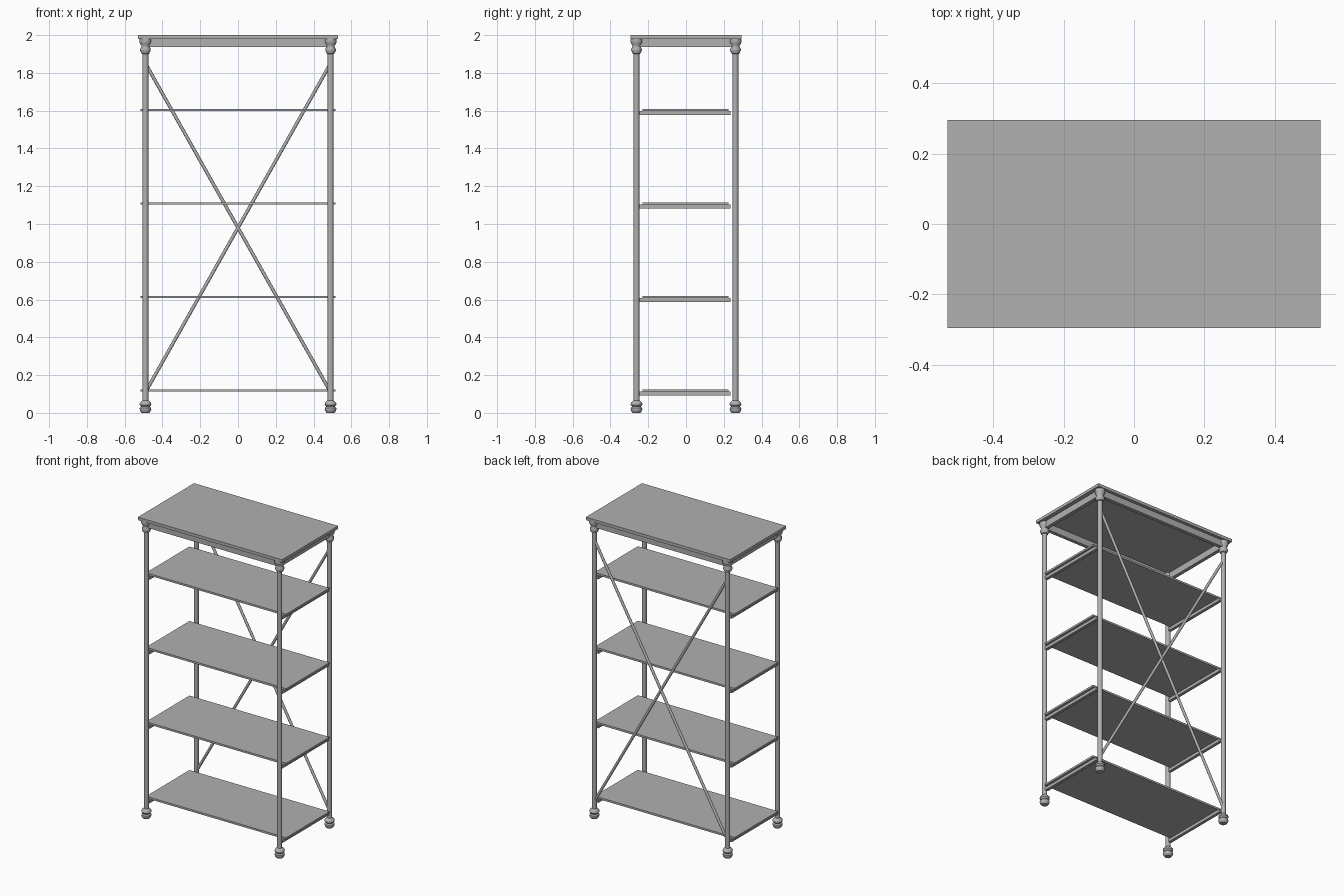
import bpy, bmesh, math
from mathutils import Vector

if "Cube" in bpy.data.objects:
    bpy.data.objects.remove(bpy.data.objects["Cube"])

PX, PY = 0.49, 0.262  # post centres

# Dark grey metal
grey = bpy.data.materials.new("dark_grey")
grey.diffuse_color = (0.44, 0.44, 0.44, 1)
grey.use_nodes = True
grey.node_tree.nodes["Principled BSDF"].inputs["Base Color"].default_value = grey.diffuse_color


def box(name, x0, x1, y0, y1, z0, z1):
    bm = bmesh.new()
    bmesh.ops.create_cube(bm, size=1)
    for v in bm.verts:
        v.co = Vector(((x0 + x1) / 2 + v.co.x * (x1 - x0),
                       (y0 + y1) / 2 + v.co.y * (y1 - y0),
                       (z0 + z1) / 2 + v.co.z * (z1 - z0)))
    return finish(name, bm)


def finish(name, bm, smooth=False):
    bmesh.ops.recalc_face_normals(bm, faces=bm.faces)
    me = bpy.data.meshes.new(name)
    bm.to_mesh(me)
    bm.free()
    me.materials.append(grey)
    ob = bpy.data.objects.new(name, me)
    bpy.context.collection.objects.link(ob)
    if smooth:
        bpy.ops.object.select_all(action='DESELECT')
        ob.select_set(True)
        bpy.context.view_layer.objects.active = ob
        bpy.ops.object.shade_smooth_by_angle(angle=math.radians(35))
    return ob


def lathe(name, profile, x, y, sides=16):
    bm = bmesh.new()
    rings = [[bm.verts.new((x + r * math.cos(math.tau * i / sides),
                            y + r * math.sin(math.tau * i / sides), z))
              for i in range(sides)] for r, z in profile]
    for a, b in zip(rings, rings[1:]):
        for i in range(sides):
            j = (i + 1) % sides
            bm.faces.new((a[i], a[j], b[j], b[i]))
    bm.faces.new(rings[0])
    bm.faces.new(rings[-1])
    return finish(name, bm, True)


def rod(name, p, q, r, sides=12):
    p, q = Vector(p), Vector(q)
    bm = bmesh.new()
    bmesh.ops.create_cone(bm, cap_ends=True, segments=sides, radius1=r,
                          radius2=r, depth=(q - p).length)
    rot = (q - p).to_track_quat('Z', 'Y')
    for v in bm.verts:
        v.co = rot @ v.co + (p + q) / 2
    return finish(name, bm, True)


# Turned posts with ridged foot and flared capital
post_profile = [
    (0.020, 0.0), (0.027, 0.008), (0.031, 0.020), (0.030, 0.026),
    (0.023, 0.033), (0.031, 0.043), (0.030, 0.052), (0.024, 0.060),
    (0.0155, 0.066),
    (0.0155, 1.900), (0.021, 1.903), (0.028, 1.918), (0.028, 1.925),
    (0.022, 1.938), (0.022, 1.944), (0.030, 1.957), (0.032, 1.968),
    (0.030, 1.981)]
for sx, side in ((-1, "left"), (1, "right")):
    for sy, end in ((-1, "front"), (1, "back")):
        lathe(f"{end}_{side}_post", post_profile, sx * PX, sy * PY)

# Top board and the apron frame beneath it
box("top_board", -0.53, 0.53, -0.295, 0.295, 1.98, 2.0)
for s, n in ((-1, "front"), (1, "back")):
    box(f"{n}_apron", -PX, PX, s * PY - 0.012, s * PY + 0.012, 1.936, 1.98)
for s, n in ((-1, "left"), (1, "right")):
    box(f"{n}_apron", s * PX - 0.012, s * PX + 0.012, -PY, PY, 1.936, 1.98)

# Shelves resting on side support bars
for k in range(4):
    z = 0.112 + 0.495 * k
    box(f"shelf_{k + 1}", -0.515, 0.515, -0.23, 0.225, z, z + 0.013)
    for s, n in ((-1, "left"), (1, "right")):
        box(f"{n}_shelf_support_{k + 1}", s * PX - 0.01, s * PX + 0.01,
            -0.245, 0.235, z - 0.02, z)

# Crossed back braces
for s, n in ((-1, "rising"), (1, "falling")):
    rod(f"{n}_brace", (-s * 0.487, PY, 0.115), (s * 0.487, PY, 1.845), 0.009)
